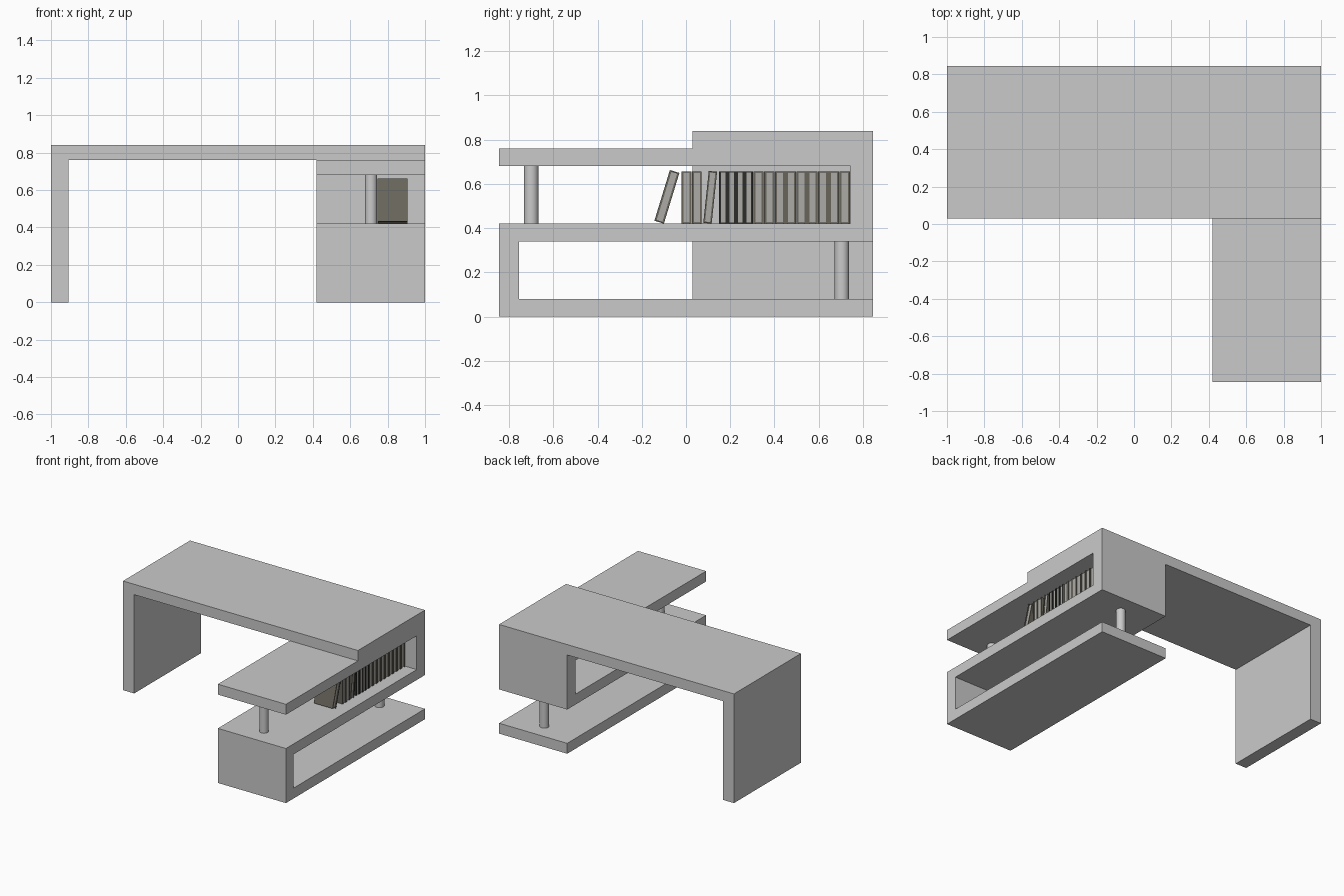
import bpy, bmesh, math
from mathutils import Matrix

if "Cube" in bpy.data.objects:
    bpy.data.objects.remove(bpy.data.objects["Cube"])


def material(name, rgb):
    m = bpy.data.materials.new(name)
    m.diffuse_color = (*rgb, 1)
    m.use_nodes = True
    m.node_tree.nodes["Principled BSDF"].inputs["Base Color"].default_value = m.diffuse_color
    return m


GREY = material("light grey", (0.59, 0.59, 0.59))
COVER = material("dark olive brown", (0.14, 0.13, 0.105))
BLACK = material("charcoal", (0.025, 0.025, 0.023))
PAGES = material("paper grey", (0.42, 0.41, 0.38))


def make_object(name, bm, mats):
    bmesh.ops.recalc_face_normals(bm, faces=bm.faces[:])
    me = bpy.data.meshes.new(name)
    bm.to_mesh(me)
    bm.free()
    for m in mats:
        me.materials.append(m)
    ob = bpy.data.objects.new(name, me)
    bpy.context.collection.objects.link(ob)
    return ob


def extrude_profile(name, points, offset):
    bm = bmesh.new()
    face = bm.faces.new([bm.verts.new(p) for p in points])
    ext = bmesh.ops.extrude_face_region(bm, geom=[face])
    verts = [v for v in ext["geom"] if isinstance(v, bmesh.types.BMVert)]
    bmesh.ops.translate(bm, verts=verts, vec=offset)
    return make_object(name, bm, [GREY])


def add_box(bm, lo, hi, index, matrix):
    size = [b - a for a, b in zip(lo, hi)]
    mid = [(a + b) / 2 for a, b in zip(lo, hi)]
    mat = matrix @ Matrix.Translation(mid) @ Matrix.Diagonal((*size, 1))
    made = bmesh.ops.create_cube(bm, size=1, matrix=mat)
    for f in {f for v in made["verts"] for f in v.link_faces}:
        f.material_index = index


# Desk top with its left leg, an upside-down L run through in depth
desk = [(-1, 0), (-0.905, 0), (-0.905, 0.76), (1, 0.76), (1, 0.84), (-1, 0.84)]
extrude_profile("desk_top_and_leg", [(x, 0.03, z) for x, z in desk], (0, 0.815, 0))

# S-shaped side shelf
F, B = -0.845, 0.845
shelf = [(F, 0), (B, 0), (B, 0.08), (-0.755, 0.08), (-0.755, 0.34), (B, 0.34),
         (B, 0.76), (F, 0.76), (F, 0.68), (0.745, 0.68), (0.745, 0.42), (F, 0.42)]
extrude_profile("side_shelf", [(0.42, y, z) for y, z in shelf], (0.58, 0, 0))

# Round posts holding the open ends of the S
for name, y, z in (("front_post", -0.70, 0.55), ("back_post", 0.705, 0.21)):
    bpy.ops.mesh.primitive_cylinder_add(vertices=32, radius=0.0325, depth=0.26,
                                        location=(0.712, y, z))
    post = bpy.context.object
    post.name = name
    post.data.materials.append(GREY)
    bpy.ops.object.shade_smooth_by_angle(angle=math.radians(40))


# Books: two boards and a spine around a page block, standing on the shelf
def book(name, y, thick, height=0.237, lean=0, cover=COVER):
    bm = bmesh.new()
    # pivot on the lower back corner so a leaning book rests on the shelf
    m = Matrix.Translation((0, y + thick, 0.42)) @ Matrix.Rotation(-math.radians(lean), 4, 'X')
    board = thick * 0.2
    x0, x1 = 0.745, 0.905
    add_box(bm, (x0, -thick, 0), (x1, -thick + board, height), 0, m)
    add_box(bm, (x0, -board, 0), (x1, 0, height), 0, m)
    add_box(bm, (x0, -thick + board, 0), (x0 + 0.006, -board, height), 0, m)
    add_box(bm, (x0 + 0.006, -thick + board, 0.004),
            (x1 - 0.004, -board, height - 0.004), 1, m)
    make_object(name, bm, [cover, PAGES])


book("leaning_book", -0.145, 0.045, 0.24, 17)
book("upright_book_1", -0.02, 0.044)
book("upright_book_2", 0.027, 0.044)
book("tilted_book", 0.078, 0.038, 0.236, 6)
for i in range(4):
    book(f"black_book_{i + 1}", 0.150 + i * 0.0385, 0.037, cover=BLACK)
count = 9
pitch = (0.743 - 0.305) / count
for i in range(count):
    book(f"row_book_{i + 1}", 0.305 + i * pitch, pitch - 0.002)
